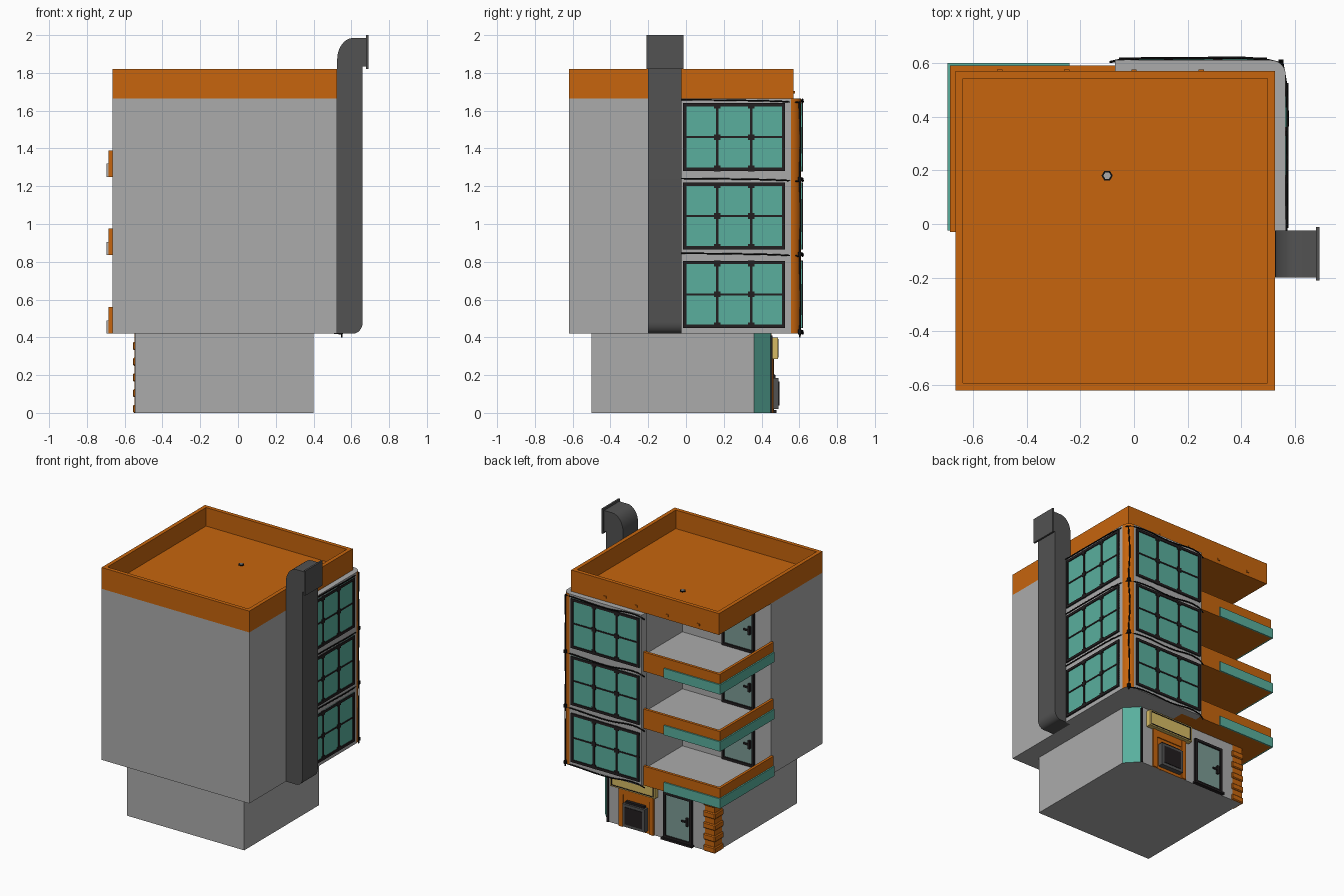
import bpy, bmesh, math
from mathutils import Vector

if "Cube" in bpy.data.objects:
    bpy.data.objects.remove(bpy.data.objects["Cube"])


def mat(name, r, g, b):
    m = bpy.data.materials.new(name)
    m.diffuse_color = (r, g, b, 1)
    m.use_nodes = True
    m.node_tree.nodes["Principled BSDF"].inputs["Base Color"].default_value = m.diffuse_color
    return m


GREY = mat("concrete grey", .41, .41, .41)
ORANGE = mat("burnt orange", .57, .13, .004)
TEAL = mat("teal", .10, .43, .34)
DUCT = mat("duct grey", .085, .085, .085)
FRAME = mat("dark frame", .016, .013, .014)
CABLE = mat("cable black", .004, .004, .004)
YELLOW = mat("sign yellow", .68, .50, .13)
GLASS = mat("door glass", .20, .33, .30)


def finish(name, bm, *mats):
    bmesh.ops.recalc_face_normals(bm, faces=bm.faces)
    me = bpy.data.meshes.new(name)
    bm.to_mesh(me)
    bm.free()
    for m in mats:
        me.materials.append(m)
    ob = bpy.data.objects.new(name, me)
    bpy.context.collection.objects.link(ob)
    return ob


def add_box(bm, x0, x1, y0, y1, z0, z1):
    vs = bmesh.ops.create_cube(bm, size=1)["verts"]
    for v in vs:
        v.co = Vector(((x0 + x1) / 2 + v.co.x * (x1 - x0),
                       (y0 + y1) / 2 + v.co.y * (y1 - y0),
                       (z0 + z1) / 2 + v.co.z * (z1 - z0)))


def boxes(name, material, *dims):
    bm = bmesh.new()
    for d in dims:
        add_box(bm, *d)
    return finish(name, bm, material)


def prism(name, pts, a, b, mats, axis="z", rule=None):
    """Extrude a 2D outline along z, or an x-z outline along y."""
    bm = bmesh.new()
    put = (lambda p, h: (p[0], p[1], h)) if axis == "z" else (lambda p, h: (p[0], h, p[1]))
    f = bm.faces.new([bm.verts.new(put(p, a)) for p in pts])
    ext = bmesh.ops.extrude_face_region(bm, geom=[f])["geom"]
    off = Vector(put((0, 0), b - a))
    bmesh.ops.translate(bm, vec=off, verts=[g for g in ext if isinstance(g, bmesh.types.BMVert)])
    bmesh.ops.recalc_face_normals(bm, faces=bm.faces)
    if rule:
        for f in bm.faces:
            f.material_index = rule(f.normal)
    return finish(name, bm, *mats)


def arc(cx, cy, rx, ry, a0, a1, n=8):
    return [(cx + rx * math.cos(math.radians(a0 + (a1 - a0) * i / n)),
             cy + ry * math.sin(math.radians(a0 + (a1 - a0) * i / n))) for i in range(n + 1)]


def smooth(ob):
    bpy.ops.object.select_all(action="DESELECT")
    ob.select_set(True)
    bpy.context.view_layer.objects.active = ob
    bpy.ops.object.shade_smooth_by_angle(angle=math.radians(30))


FLOORS = (.42, .835, 1.25)
Z0, Z1 = .42, 1.665

# ground storey with teal cut corner
base = [(-.545, -.5), (.40, -.5), (.40, .36), (.315, .45), (-.545, .45)]
prism("ground_storey", base, 0, Z0, [GREY, TEAL], rule=lambda n: int(n.x > .3 and n.y > .3))
boxes("corner_window_trim", FRAME, (.305, .318, .44, .458, 0, .41))

# upper storeys, open at the balcony corner
prism("upper_storeys", [(-.665, -.62), (.525, -.62), (.525, .57), (.05, .57), (.05, -.03),
                        (-.665, -.03)], Z0, Z1, [GREY])

# window bay wrapping the corner, with a rounded orange edge
bay = [(-.07, .55), (-.07, .61)] + arc(.51, .555, .055, .055, 90, 0) + [(.565, -.03), (.52, -.03), (.52, .55)]
smooth(prism("window_bay", bay, Z0, Z1, [GREY, ORANGE],
             rule=lambda n: int(n.x > .05 and n.y > .05)))

# roof with sunken top
bm = bmesh.new()
add_box(bm, -.665, .525, -.62, .57, Z1, 1.82)
bmesh.ops.recalc_face_normals(bm, faces=bm.faces)
top = max(bm.faces, key=lambda f: f.calc_center_median().z)
bmesh.ops.inset_region(bm, faces=[top], thickness=.04)
inner = bmesh.ops.extrude_face_region(bm, geom=[top])["geom"]
bmesh.ops.translate(bm, vec=(0, 0, -.135), verts=[v for v in inner if isinstance(v, bmesh.types.BMVert)])
bmesh.ops.delete(bm, geom=[top], context="FACES_ONLY") if top.is_valid else None
finish("roof_parapet", bm, ORANGE)
prism("roof_drain_rim", arc(-.1, .18, .021, .021, 0, 300, 5), 1.684, 1.69, [CABLE])
prism("roof_drain", arc(-.1, .18, .014, .014, 0, 300, 5), 1.684, 1.693, [GREY])
boxes("parapet_studs", ORANGE, *[(x - .01, x + .01, .568, .576, 1.69, 1.705)
                                 for x in (-.5, -.25, 0, .25)])


def door(name, x0, x1, y, z0, z1):
    """Framed glass door on a wall facing +y."""
    t = .018
    boxes(name + "_glass", GLASS, (x0 + t, x1 - t, y - .005, y + .006, z0 + t, z1 - t))
    boxes(name + "_frame", FRAME,
          (x0, x0 + t, y - .005, y + .016, z0, z1), (x1 - t, x1, y - .005, y + .016, z0, z1),
          (x0 + t, x1 - t, y - .005, y + .016, z1 - t, z1),
          (x0 + t, x1 - t, y - .005, y + .016, z0, z0 + t))
    boxes(name + "_handle", FRAME, (x0 + .03, x0 + .045, y, y + .022, z0 + .13, z0 + .19),
          (x0 + .03, x0 + .08, y + .012, y + .022, z0 + .155, z0 + .167))


# balconies
for i, f in enumerate(FLOORS, 1):
    prism(f"balcony_slab_{i}", [(-.67, -.03), (.05, -.03), (.05, .56), (-.07, .575), (-.67, .575)],
          f, f + .018, [ORANGE, GREY], rule=lambda n: int(n.z > .9))
    prism(f"balcony_parapet_{i}", [(-.685, -.03), (-.665, -.03), (-.665, .57), (-.07, .57),
                                   (-.07, .59), (-.685, .59)], f, f + .14, [ORANGE])
    prism(f"balcony_band_{i}", [(-.695, -.025), (-.685, -.025), (-.685, .59), (-.24, .59),
                                (-.24, .60), (-.695, .60)], f, f + .07, [TEAL, GREY],
          rule=lambda n: int(n.y < -.9))
    door(f"balcony_door_{i}", -.535, -.275, -.03, f + .018, f + .38)
    boxes(f"balcony_box_{i}", YELLOW, (-.25, -.205, -.03, 0, f + .09, f + .17))
    boxes(f"balcony_pipe_{i}", FRAME, (.03, .05, -.03, -.01, f + .1, f + .41))


# big windows: glass plate, frame bars and square joints, on either bay face
def window(name, side, u0, u1, z0, z1):
    wall = .565 if side == "x" else .61

    def d(a, b, c, e, h):
        return (wall - .004, wall + h, a, b, c, e) if side == "x" else (a, b, wall - .004, wall + h, c, e)
    boxes(name + "_glass", TEAL, d(u0, u1, z0, z1, .003))
    t, bars = .009, []
    for u in (u0 + t, u1 - t):
        bars.append(d(u - t, u + t, z0, z1, .01))
    for z in (z0 + t, z1 - t):
        bars.append(d(u0, u1, z - t, z + t, .0095))
    zm = (z0 + z1) / 2
    bars.append(d(u0, u1, zm - .005, zm + .005, .007))
    for k in (1, 2):
        u = u0 + (u1 - u0) * k / 3
        bars.append(d(u - .007, u + .007, z0, z1, .008))
        for z in (z0 + .014, zm, z1 - .014):
            bars.append(d(u - .017, u + .017, z - .015, z + .015, .009))
    boxes(name + "_frame", FRAME, *bars)


for i, (a, b) in enumerate(((.45, .805), (.865, 1.22), (1.28, 1.64)), 1):
    window(f"side_window_{i}", "x", -.015, .525, a, b)
    window(f"back_window_{i}", "y", -.055, .495, a, b)


# cables strung around the bay
def cable(name, pts, r=.0045):
    cu = bpy.data.curves.new(name, "CURVE")
    cu.dimensions = "3D"
    cu.bevel_depth, cu.bevel_resolution, cu.resolution_u = r, 1, 6
    s = cu.splines.new("BEZIER")
    s.bezier_points.add(len(pts) - 1)
    for p, co in zip(s.bezier_points, pts):
        p.co = co
        p.handle_left_type = p.handle_right_type = "AUTO"
    cu.materials.append(CABLE)
    bpy.context.collection.objects.link(bpy.data.objects.new(name, cu))


for i, z in enumerate((.43, .842, 1.238, 1.655), 1):
    if i > 1:
        cable(f"side_cable_{i}", [(.567, -.03, z + .003), (.57, .25, z), (.568, .5, z - .006),
                                  (.553, .597, z - .012)])
    cable(f"back_cable_{i}", [(.553, .597, z - .012), (.48, .613, z - .005), (.2, .617, z - .012),
                              (-.04, .612, z), (-.09, .603, z - .02)])
cable("corner_cable", [(.55, .602, .40), (.548, .607, .6), (.552, .602, .84), (.545, .608, 1.05),
                       (.552, .602, 1.24), (.546, .607, 1.45), (.552, .600, 1.645)])
boxes("cable_clips", CABLE, *[(.538, .556, .592, .612, z - .012, z + .012) for z in (.43, .84, 1.236)])

# ventilation duct with elbow and flange
duct = ([(.52, .42), (.60, .42)] + arc(.61, .48, .05, .06, -90, 0) + [(.66, 1.835), (.68, 1.835), (.68, 1.985)]
        + arc(.61, 1.87, .085, .115, 90, 180))
smooth(prism("duct", duct, -.2, -.025, [DUCT], axis="y"))
boxes("duct_flange", DUCT, (.677, .69, -.21, -.012, 1.82, 2.0))

# ground floor: entrance, step, shop hatch, sign
door("entrance", -.37, -.14, .45, .012, .345)
boxes("entrance_step", FRAME, (-.38, -.13, .44, .478, 0, .014))
boxes("hatch_surround", ORANGE, (.185, .22, .44, .463, 0, .30), (-.06, -.025, .44, .463, 0, .30),
      (-.025, .185, .44, .46, .235, .30))
boxes("hatch_panel", ORANGE, (-.025, .185, .44, .453, 0, .235))
boxes("hatch_box", DUCT, (-.01, .17, .44, .49, .02, .185))
boxes("hatch_lid", FRAME, (.005, .155, .45, .475, .185, .20), (.01, .15, .489, .494, .04, .165))
boxes("sign", YELLOW, (-.09, .27, .44, .487, .285, .40))
boxes("sign_border", FRAME, (-.08, .26, .48, .491, .294, .299), (-.08, .26, .48, .491, .386, .391),
      (-.08, -.075, .48, .491, .299, .386), (.255, .26, .48, .491, .299, .386))

# orange corner blocks
boxes("corner_backing", ORANGE, (-.548, -.47, .37, .453, 0, .42))
for k in range(5):
    z = .083 * k
    ob = boxes(f"corner_block_{k + 1}", ORANGE, (-.557, -.46, .36, .463, z, z + .043))
    bev = ob.modifiers.new("bevel", "BEVEL")
    bev.width, bev.segments = .006, 1
